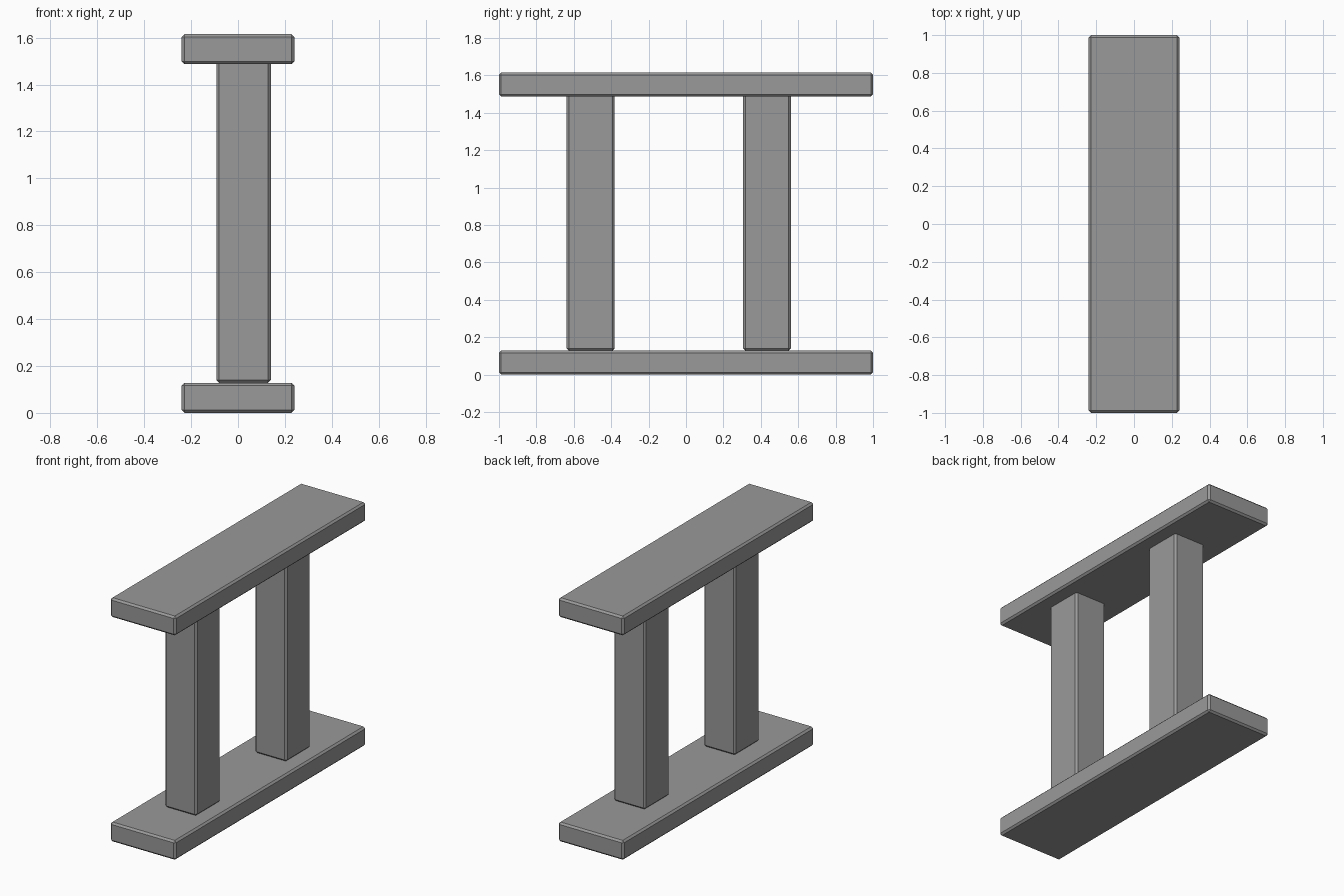
import bpy

# Remove the default cube
cube = bpy.data.objects.get("Cube")
if cube:
    bpy.data.objects.remove(cube, do_unlink=True)

# Single grey material
GREY = (0.32, 0.32, 0.32, 1.0)
grey = bpy.data.materials.new("plain_grey")
grey.use_nodes = True
grey.diffuse_color = GREY
grey.node_tree.nodes["Principled BSDF"].inputs["Base Color"].default_value = GREY


def chamfered_box(name, x, y, z):
    """Box spanning the given (min, max) ranges with narrow chamfered edges."""
    spans = (x, y, z)
    bpy.ops.mesh.primitive_cube_add(size=1, location=[(a + b) / 2 for a, b in spans])
    box = bpy.context.object
    box.name = name
    box.scale = [b - a for a, b in spans]
    bpy.ops.object.transform_apply(location=False, rotation=False, scale=True)
    bevel = box.modifiers.new("chamfer", "BEVEL")
    bevel.width = 0.012
    bevel.segments = 1
    box.data.materials.append(grey)
    return box


# Base and top planks
for name, bottom in (("base_plank", 0.0), ("top_plank", 1.487)):
    chamfered_box(name, (-0.24, 0.24), (-1, 1), (bottom, bottom + 0.128))

# Posts, with their tops sunk into the top plank
for name, front in (("front_post", -0.638), ("back_post", 0.305)):
    chamfered_box(name, (-0.092, 0.14), (front, front + 0.256), (0.128, 1.51))
